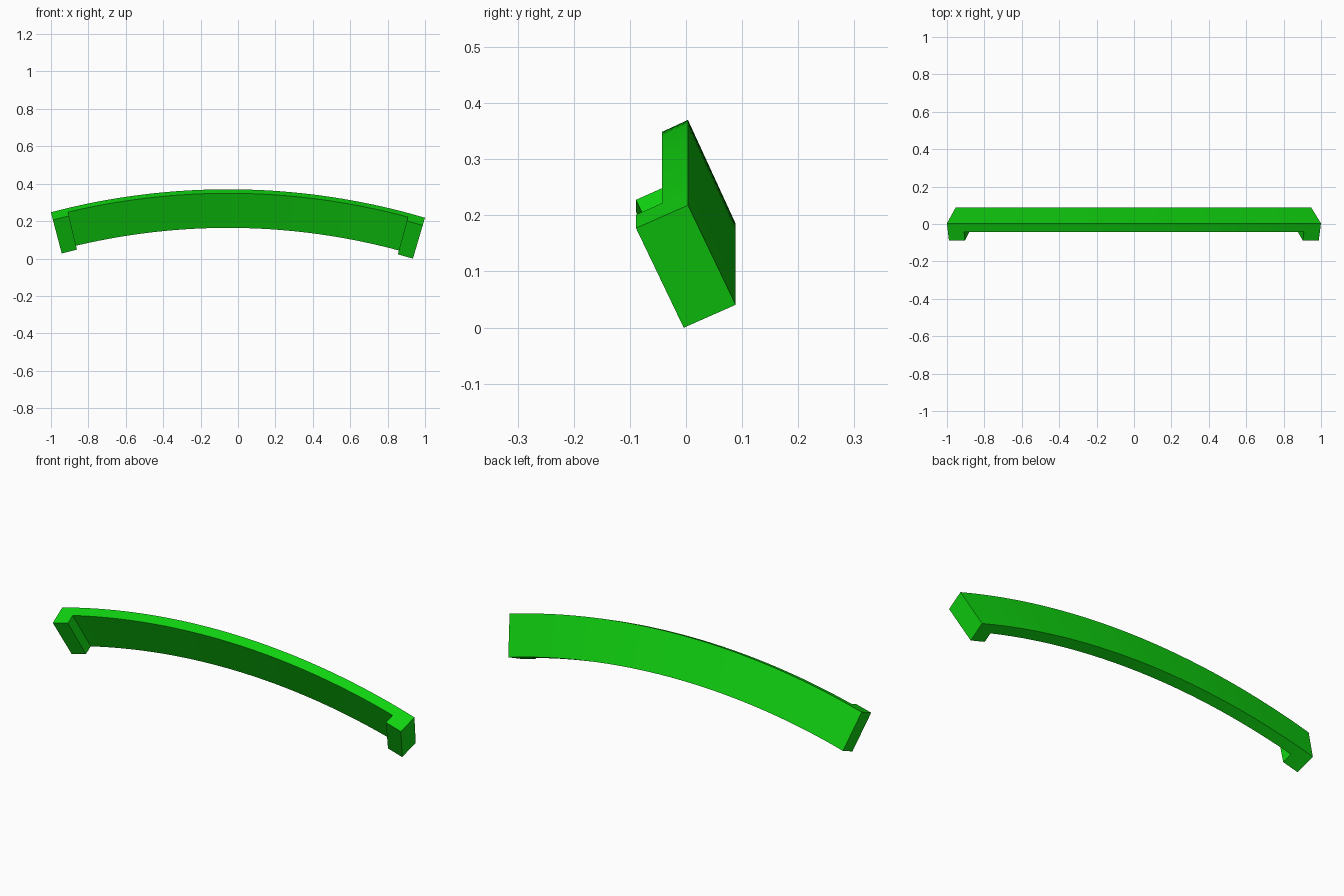
import bpy, bmesh, math

if "Cube" in bpy.data.objects:
    bpy.data.objects.remove(bpy.data.objects["Cube"])

green = bpy.data.materials.new("bright green")
green.use_nodes = True
COLOR = (0.005, 0.65, 0.005, 1)
green.diffuse_color = COLOR
green.node_tree.nodes["Principled BSDF"].inputs["Base Color"].default_value = COLOR

# Arc that the upper back edge follows, turned slightly about y
RADIUS, CX, CZ = 3.72, -0.053, -3.35
HALF, ROLL, POST = 0.2722, 0.0147, 0.024
SEGMENTS = 40

# Leaning cross-section as (y, radial offset): upper back, lower back, lower front, upper front
LAYER = (-0.0463, -0.0213)
UPPER, LOWER = (0.0035, 0.0), (0.0885, -0.185)
SECTION = [UPPER, LOWER,
           (LOWER[0] + LAYER[0], LOWER[1] + LAYER[1]),
           (UPPER[0] + LAYER[0], UPPER[1] + LAYER[1])]


def on_arc(angle, y, offset):
    r = RADIUS + offset
    return (CX + r * math.sin(angle + ROLL), y, CZ + r * math.cos(angle + ROLL))


# Stations: one segment for each end post, even segments between them
inner = HALF - POST
angles = [-HALF] + [-inner + 2 * inner * i / SEGMENTS for i in range(SEGMENTS + 1)] + [HALF]

# Curved bar
bm = bmesh.new()
rings = [[bm.verts.new(on_arc(a, y, o)) for y, o in SECTION] for a in angles]
front_faces = []
for a, b in zip(rings, rings[1:]):
    for i in range(4):
        j = (i + 1) % 4
        face = bm.faces.new((a[i], a[j], b[j], b[i]))
        if i == 2:
            front_faces.append(face)
bm.faces.new(rings[0])
bm.faces.new(rings[-1][::-1])

# End posts, pushed forward along the lean of the section
for face in (front_faces[0], front_faces[-1]):
    result = bmesh.ops.extrude_face_region(bm, geom=[face])
    for v in result["geom"]:
        if isinstance(v, bmesh.types.BMVert):
            angle = math.atan2(v.co.x - CX, v.co.z - CZ)
            v.co.x += LAYER[1] * math.sin(angle)
            v.co.y += LAYER[0]
            v.co.z += LAYER[1] * math.cos(angle)
bmesh.ops.recalc_face_normals(bm, faces=bm.faces[:])

mesh = bpy.data.meshes.new("curved_handle")
bm.to_mesh(mesh)
bm.free()
mesh.materials.append(green)
handle = bpy.data.objects.new("curved_handle", mesh)
bpy.context.collection.objects.link(handle)

# Smooth along the curve, sharp at the edges
bpy.ops.object.select_all(action="DESELECT")
handle.select_set(True)
bpy.context.view_layer.objects.active = handle
bpy.ops.object.shade_smooth_by_angle(angle=math.radians(30))
